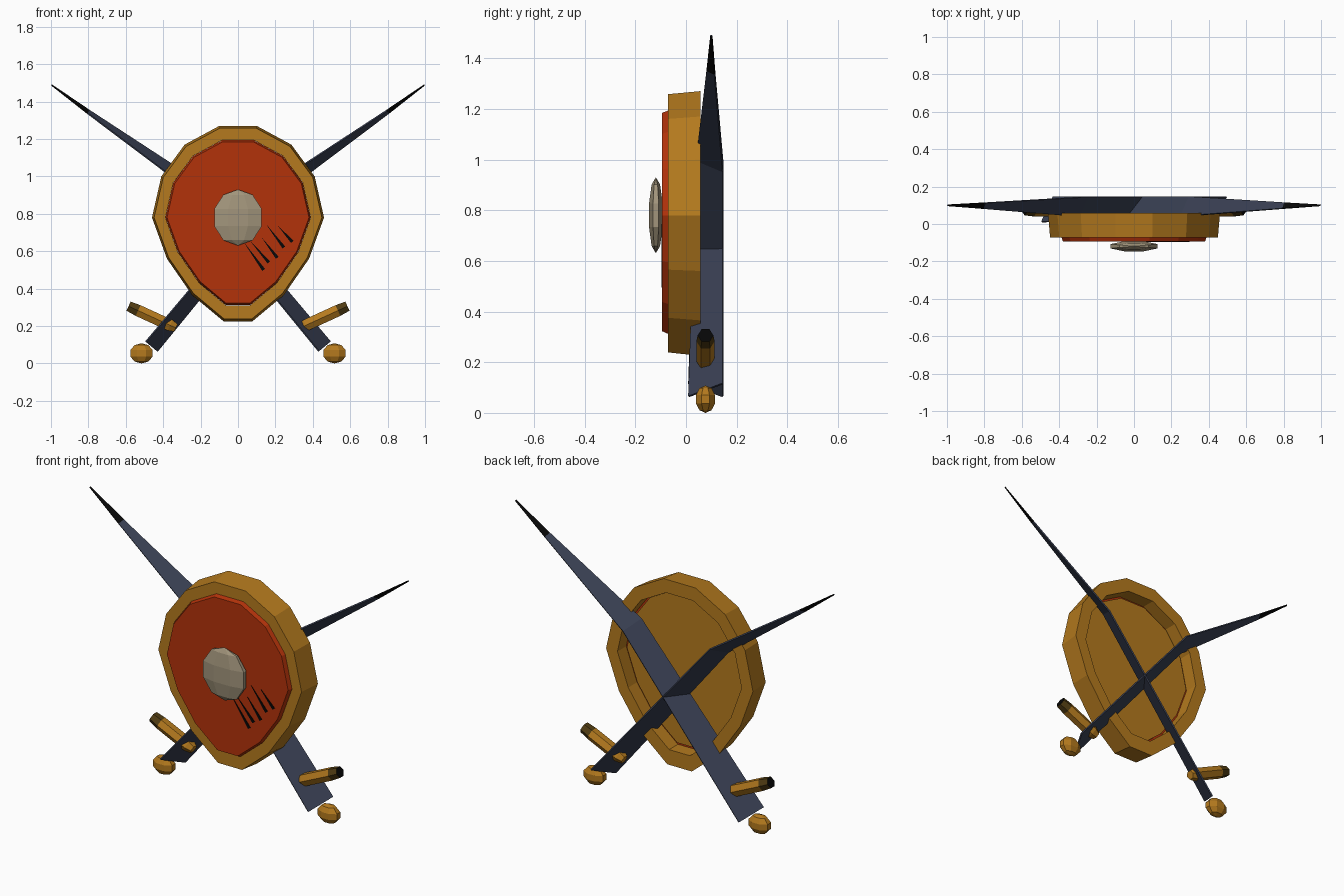
import bpy, bmesh, math
from mathutils import Vector

if "Cube" in bpy.data.objects:
    bpy.data.objects.remove(bpy.data.objects["Cube"])

def material(name, rgb):
    m = bpy.data.materials.new(name)
    m.diffuse_color = (*rgb, 1)
    m.use_nodes = True
    m.node_tree.nodes["Principled BSDF"].inputs["Base Color"].default_value = m.diffuse_color
    return m

GOLD = material("gold", (0.46, 0.195, 0.013))
BROWN = material("dark gold", (0.08, 0.045, 0.006))
RED = material("red", (0.45, 0.032, 0.003))
STEEL = material("blue steel", (0.04, 0.05, 0.085))
BLACK = material("black", (0.002, 0.002, 0.002))
STONE = material("pale grey", (0.36, 0.30, 0.20))

def loft(name, rings, mats, closed=False, rule=None):
    """Join equal rings of points; cap the ends, or close the loop of rings."""
    bm = bmesh.new()
    vs = [[bm.verts.new(p) for p in r] for r in rings]
    n, k = len(rings[0]), len(rings)
    for i in range(k if closed else k - 1):
        a, b = vs[i], vs[(i + 1) % k]
        for j in range(n):
            f = bm.faces.new((a[j], a[(j + 1) % n], b[(j + 1) % n], b[j]))
            f.material_index = rule(i) if rule else 0
    if not closed:
        bm.faces.new(vs[0])
        f = bm.faces.new(vs[-1])
        f.material_index = len(mats) - 1
    bmesh.ops.recalc_face_normals(bm, faces=bm.faces)
    me = bpy.data.meshes.new(name)
    bm.to_mesh(me)
    bm.free()
    for m in mats:
        me.materials.append(m)
    ob = bpy.data.objects.new(name, me)
    bpy.context.collection.objects.link(ob)
    return ob

def ball(name, mat, loc, radii):
    """Low-poly ball: 8 sides, 5 bands, a flat side facing the front."""
    bpy.ops.mesh.primitive_uv_sphere_add(segments=8, ring_count=5, radius=1, location=loc,
                                         rotation=(0, 0, math.pi / 8))
    bpy.ops.object.transform_apply(location=False, rotation=True, scale=False)
    ob = bpy.context.object
    ob.name = name
    ob.scale = (radii[0] / 0.879, radii[1] / 0.879, radii[2])
    ob.data.materials.append(mat)

# Egg-shaped shield outline, 14 sides, around z = 0.78
HALF = [(0.10, 1.27), (0.285, 1.17), (0.41, 1.0), (0.46, 0.78),
        (0.38, 0.56), (0.245, 0.365), (0.077, 0.225)]
EGG = HALF + [(-x, z) for x, z in reversed(HALF)]

def egg(s, y):
    return [(x * s, y, 0.78 + (z - 0.78) * s) for x, z in EGG]

# Shield: rim, red front panel, gold plate recessed in the back
loft("shield_rim", [egg(0.975, -0.072), egg(1, 0.058), egg(0.845, 0.058), egg(0.845, -0.072)],
     [GOLD], closed=True)
loft("shield_panel", [egg(0.844, -0.02), egg(0.844, -0.07), egg(0.825, -0.094)], [RED])
loft("shield_back", [egg(0.82, -0.03), egg(0.82, -0.01)], [GOLD])
ball("shield_boss", STONE, (0, -0.119, 0.78), (0.127, 0.027, 0.15))

# Claw scratches on the panel: thin wedges, pointed at the top
SCRATCHES = [(0.03, 0.65, 0.137, 0.50), (0.065, 0.655, 0.165, 0.54), (0.125, 0.675, 0.21, 0.565),
             (0.15, 0.745, 0.245, 0.62), (0.21, 0.74, 0.29, 0.65)]
for i, (x0, z0, x1, z1) in enumerate(SCRATCHES):
    side = Vector((z0 - z1, 0, x1 - x0)).normalized() * 0.009
    a, b = Vector((x0, 0, z0)), Vector((x1, 0, z1))
    tri = [a, b + side, b - side]
    loft(f"scratch_{i + 1}", [[p + Vector((0, y, 0)) for p in tri] for y in (-0.093, -0.097)], [BLACK])

# Swords: path points x, y, z and half width; s = 1 rises to the right
PATH = [(-0.463, 0.078, 0.09, 0.0785), (0.272, 0.093, 0.975, 0.061),
        (0.80, 0.098, 1.345, 0.018), (0.997, 0.1, 1.489, 0.004)]

def sword(side, s):
    pts = [Vector((s * x, y, z)) for x, y, z, w in PATH]
    rings = []
    for i, p in enumerate(pts):
        d = pts[min(i + 1, 3)] - pts[max(i - 1, 0)]
        d.y = 0
        d.normalize()
        n = Vector((-d.z * s, 0, abs(d.x)))
        wide = n * 0.51 - Vector((0, 0.86 * s, 0))      # blade leans opposite ways
        flat = n * 0.86 + Vector((0, 0.51 * s, 0))
        hw = PATH[i][3]
        t = min(0.004, hw * 0.5)
        rings.append([p + wide * hw * a + flat * t * b
                      for a, b in ((1, 1), (1, -1), (-1, -1), (-1, 1))])
    loft(f"{side}_blade", rings, [STEEL, BLACK, STEEL], rule=lambda i: int(i == 2))

    # Hexagonal guard on the outer side, dark at the outer end
    a, b = Vector((-0.332 * s, 0.077, 0.19)), Vector((-0.585 * s, 0.077, 0.306))
    d = (b - a).normalized()
    u, v = Vector((0, 1, 0)), d.cross(Vector((0, 1, 0)))
    hexes = []
    for t, r in ((0, 0.025), (0.12, 0.036), (0.8, 0.036), (1, 0.031)):
        c = a.lerp(b, t)
        hexes.append([c + (u * math.cos(k * math.pi / 3) + v * math.sin(k * math.pi / 3)) * r
                      for k in range(6)])
    loft(f"{side}_guard", hexes, [GOLD, BROWN, BLACK], rule=lambda i: int(i == 2))

    # Pommel
    ball(f"{side}_pommel", GOLD, (-0.516 * s, 0.077, 0.054), (0.06, 0.038, 0.054))

sword("left", 1)
sword("right", -1)
